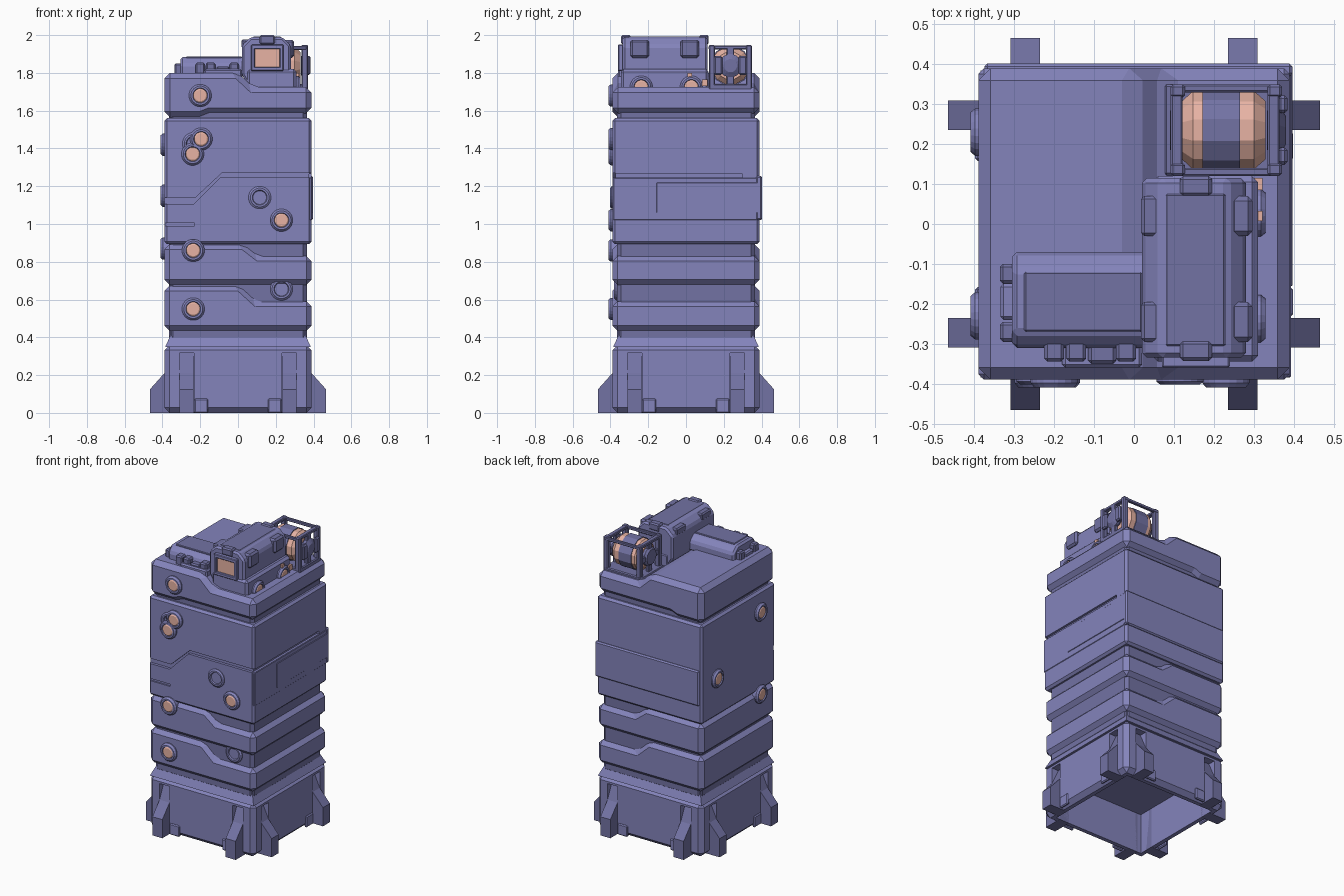
import bpy, bmesh, math
from mathutils import Vector, Matrix

if "Cube" in bpy.data.objects:
    bpy.data.objects.remove(bpy.data.objects["Cube"])


def material(name, rgb):
    m = bpy.data.materials.new(name)
    m.diffuse_color = (*rgb, 1)
    m.use_nodes = True
    m.node_tree.nodes["Principled BSDF"].inputs["Base Color"].default_value = m.diffuse_color
    return m


BLUE = material("slate_blue", (0.23, 0.23, 0.50))
DARK = material("dark_slate", (0.17, 0.17, 0.37))
COPPER = material("copper", (0.80, 0.45, 0.37))


def make(name, bm, mat=BLUE, bevel=0.0):
    bmesh.ops.recalc_face_normals(bm, faces=bm.faces)
    me = bpy.data.meshes.new(name)
    bm.to_mesh(me)
    bm.free()
    ob = bpy.data.objects.new(name, me)
    bpy.context.collection.objects.link(ob)
    me.materials.append(mat)
    if bevel:
        b = ob.modifiers.new("chamfer", 'BEVEL')
        b.width, b.segments, b.limit_method = bevel, 1, 'ANGLE'
    return ob


def prism(name, pts, axis, lo, hi, mat=BLUE, bevel=0.0, rot=0.0):
    """Extrude a 2D outline along x, y or z, optionally turned about z."""
    put = {'x': lambda p, d: (d, p[0], p[1]), 'y': lambda p, d: (p[0], d, p[1]),
           'z': lambda p, d: (p[0], p[1], d)}[axis]
    bm = bmesh.new()
    a = [bm.verts.new(put(p, lo)) for p in pts]
    b = [bm.verts.new(put(p, hi)) for p in pts]
    bm.faces.new(a)
    bm.faces.new(b[::-1])
    for i in range(len(pts)):
        j = (i + 1) % len(pts)
        bm.faces.new((a[i], a[j], b[j], b[i]))
    bm.transform(Matrix.Rotation(rot, 4, 'Z'))
    return make(name, bm, mat, bevel)


def box(name, x, y, z, mat=BLUE, bevel=0.0, rot=0.0):
    return prism(name, [(x[0], y[0]), (x[1], y[0]), (x[1], y[1]), (x[0], y[1])],
                 'z', z[0], z[1], mat, bevel, rot)


def lathe(name, loc, direction, rings, sides, mat=BLUE):
    """Solid of revolution from (radius, distance) rings along a direction."""
    bm = bmesh.new()
    rows = []
    for r, d in rings:
        rows.append([bm.verts.new((r * math.cos(2 * math.pi * (i + .5) / sides),
                                   r * math.sin(2 * math.pi * (i + .5) / sides), d))
                     for i in range(sides)])
    for p, q in zip(rows, rows[1:]):
        for i in range(sides):
            j = (i + 1) % sides
            bm.faces.new((p[i], p[j], q[j], q[i]))
    bm.faces.new(rows[0])
    bm.faces.new(rows[-1])
    turn = Vector(direction).to_track_quat('Z', 'Y').to_matrix().to_4x4()
    bm.transform(Matrix.Translation(loc) @ turn)
    return make(name, bm, mat)


def cut(ob, cutters):
    """Subtract cutters from an object and remove them."""
    for c in cutters:
        m = ob.modifiers.new("cut", 'BOOLEAN')
        m.operation, m.object, m.solver = 'DIFFERENCE', c, 'EXACT'
        c.hide_render = True
    dg = bpy.context.evaluated_depsgraph_get()
    me = bpy.data.meshes.new_from_object(ob.evaluated_get(dg))
    ob.modifiers.clear()
    ob.data = me
    for c in cutters:
        bpy.data.objects.remove(c)


def button(name, loc, direction, copper=True, height=0.02):
    lathe(name + "_rim", loc, direction,
          [(.060, -.03), (.060, height * .4), (.050, height), (.040, height), (.036, height * .4)], 20)
    if copper:
        lathe(name + "_cap", loc, direction, [(.037, 0), (.037, height * .7), (.030, height * .9)], 16, COPPER)


# Hollow base with slots for the feet
base = box("base", (-.39, .39), (-.39, .39), (0, .36), BLUE, .028)
slots = [box("base_cavity", (-.335, .335), (-.335, .335), (-.1, .27))]
turns = [i * math.pi / 2 for i in range(4)]
for r in turns:
    for s in (-1, 1):
        slots.append(box("slot", (s * .272 - .038, s * .272 + .038), (-.5, -.34), (-.1, .318), rot=r))
cut(base, slots)
lathe("base_shoulder", (0, 0, 0), (0, 0, 1),
      [(.385 * 2 ** .5, .35), (.358 * 2 ** .5, .41), (.358 * 2 ** .5, .45)], 4)

# Feet and small wall tabs, repeated on all four sides
foot = [(-.335, 0), (-.466, 0), (-.466, .125), (-.39, .21), (-.34, .318), (-.335, .318)]
for k, r in enumerate(turns):
    for s in (-1, 1):
        prism(f"foot_{k}_{s}", foot, 'x', s * .272 - .037, s * .272 + .037, DARK, 0, r)
        box(f"wall_tab_{k}_{s}", (s * .195 - .037, s * .195 + .037), (-.398, -.38), (.0, .075), BLUE, .006, r)

# Recessed core and stepped armour rings
box("core", (-.365, .365), (-.365, .365), (.38, 1.68), DARK, .02)
F = .39
rings = {
    "lower_ring": ([(-F, .435), (F, .435), (F, .59), (.10, .59), (.01, .672), (-F, .672)], .027),
    "second_ring": ([(-F, .678), (F, .678), (F, .835), (.11, .81), (.03, .892), (-F, .892)], .027),
    "top_cap": ([(-F, 1.565), (-.2, 1.565), (-.15, 1.585), (F, 1.585), (F, 1.725), (.08, 1.725),
                 (0, 1.80), (-F, 1.80)], .03),
}
rings["second_ring"][0][2] = (F, .83)
rings["second_ring"][0][3] = (.11, .83)
for n, (pts, bev) in rings.items():
    prism(n, pts, 'y', -F, F, BLUE, bev)

# Main shell with its stepped front groove and side groove
shell = box("main_shell", (-F, F), (-F, F), (.893, 1.56), BLUE, .014)
groove = [(-.5, 1.105), (-.235, 1.105), (-.095, 1.245), (.5, 1.245),
          (.5, 1.27), (-.085, 1.27), (-.225, 1.14), (-.5, 1.14)]
cut(shell, [prism("groove_cut", groove, 'y', -.5, -.372),
            box("side_groove_cut", (.375, .5), (-.5, .3), (1.245, 1.265)),
            box("slit_cut", (-.5, -.23), (-.5, -.38), (.99, 1.005))])

# Strap around the back and right side, with an inset label plate
box("strap_back", (-.375, .397), (.37, .402), (1.02, 1.255), BLUE, .008)
box("strap_right", (.37, .393), (-.385, .40), (1.02, 1.245), BLUE, .004)
box("strap_plate", (.38, .397), (-.155, .39), (1.06, 1.22), BLUE, .002)

# Front and left buttons
front = [(-.2, 1.68, 1), (-.195, 1.45, 1), (-.235, 1.425, 0), (-.24, 1.37, 1), (-.237, .86, 1), (-.237, .55, 1),
         (.23, 1.02, 1), (.115, 1.14, 0)]
for i, (x, z, c) in enumerate(front):
    button(f"front_button_{i}", (x, -.39, z), (0, -1, 0), bool(c), .02 if c else .012)
button("groove_button", (.23, -.365, .655), (0, -1, 0), False, .015)
for i, (y, z) in enumerate([(-.23, 1.42), (.23, 1.15), (-.23, .87)]):
    button(f"left_button_{i}", (-.39, y, z), (-1, 0, 0))

# Optic housing on the top right
box("optic_base", (.045, .31), (-.345, .12), (1.70, 1.82), BLUE, .015)
hull = [(.05, 1.74), (.245, 1.74), (.28, 1.79), (.28, 1.945), (.235, 1.99), (.068, 1.99), (.02, 1.945), (.02, 1.79)]
prism("optic_housing", hull, 'y', -.335, .115, BLUE, .012)
box("optic_top_plate", (.075, .232), (-.31, .08), (1.97, 1.993), DARK, .008)
for i, (z0, z1) in enumerate([(1.81, 1.832), (1.926, 1.95)]):
    box(f"lens_frame_bar_{i}", (.07, .24), (-.36, -.32), (z0, z1), BLUE, .004)
for i, (x0, x1) in enumerate([(.07, .09), (.22, .24)]):
    box(f"lens_frame_post_{i}", (x0, x1), (-.36, -.32), (1.81, 1.95), BLUE, .004)
box("lens", (.085, .225), (-.346, -.32), (1.825, 1.935), COPPER)
for i, y in enumerate((-.245, .02)):
    box(f"optic_clip_left_{i}", (.018, .066), (y - .05, y + .05), (1.93, 1.978), DARK, .008)
    box(f"optic_clip_right_{i}", (.24, .297), (y - .05, y + .05), (1.88, 1.975), DARK, .012)
    button(f"optic_side_button_{i}", (.31, y + .008, 1.725), (1, 0, 0))
for i, y in enumerate((-.318, .095)):
    box(f"optic_clip_end_{i}", (.115, .195), (y - .025, y + .025), (1.95, 2.0), DARK, .008)
box("side_light", (.30, .322), (.008, .032), (1.765, 1.80), COPPER)
box("side_light_rear", (.30, .322), (.085, .115), (1.73, 1.765), COPPER)

# Low module on the top left with clips
low = [(-.31, 1.78), (-.07, 1.78), (-.07, 1.845), (-.115, 1.884), (-.272, 1.884), (-.31, 1.845)]
prism("low_module", low, 'x', -.305, .04, BLUE, .012)
box("low_module_plate", (-.275, .02), (-.27, -.12), (1.87, 1.888), DARK, .004)
box("low_module_nose", (-.335, -.29), (-.24, -.15), (1.79, 1.825), BLUE, .008)
for i, y in enumerate((-.27, -.125)):
    box(f"low_nose_clip_{i}", (-.336, -.28), (y - .025, y + .025), (1.79, 1.85), DARK, .008)
box("low_back_rail", (-.155, .01), (-.10, -.076), (1.79, 1.85), BLUE, .006)
box("low_front_rail", (-.18, .02), (-.36, -.30), (1.77, 1.82), BLUE, .008)
for i, x in enumerate((-.20, -.145, -.02)):
    box(f"low_front_clip_{i}", (x - .025, x + .025), (-.345, -.29), (1.79, 1.855), DARK, .008)
box("low_front_latch", (-.115, -.045), (-.35, -.29), (1.79, 1.835), DARK, .008)

# Coil unit: copper drum in a square frame
CY, CZ = .235, 1.838
box("coil_base", (.075, .37), (.122, .35), (1.70, 1.742), DARK, .006)
lathe("coil_drum", (0, CY, CZ), (1, 0, 0), [(.075, .12), (.102, .148), (.102, .30), (.075, .33)], 12, COPPER)
lathe("coil_band", (0, CY, CZ), (1, 0, 0), [(.107, .172), (.107, .265)], 12, DARK)
for i, x in enumerate((.092, .335)):
    for s in (-1, 1):
        box(f"coil_post_{i}_{s}", (x, x + .036), (CY + s * .098 - .016, CY + s * .098 + .016),
            (1.71, 1.948), DARK, .006)
    box(f"coil_end_bar_{i}", (x, x + .03), (.14, .335), (1.925, 1.945), DARK, .004)
    lathe(f"coil_hub_{i}", (x, CY, CZ), (1, 0, 0), [(.05, -.002), (.062, .012), (.062, .03), (.035, .046)], 16, DARK)
    box(f"coil_cross_upright_{i}", (x + .006, x + .03), (CY - .02, CY + .02), (1.73, 1.945), DARK, .004)
    box(f"coil_cross_bar_{i}", (x + .006, x + .03), (.13, .34), (CZ - .02, CZ + .02), DARK, .004)
for s in (-1, 1):
    box(f"coil_frame_rail_{s}", (.095, .365), (CY + s * .105 - .01, CY + s * .105 + .01), (1.922, 1.942), DARK, .004)
    box(f"coil_end_clip_{s}", (.36, .385), (CY + s * .065 - .022, CY + s * .065 + .022), (1.79, 1.89), DARK, .008)
